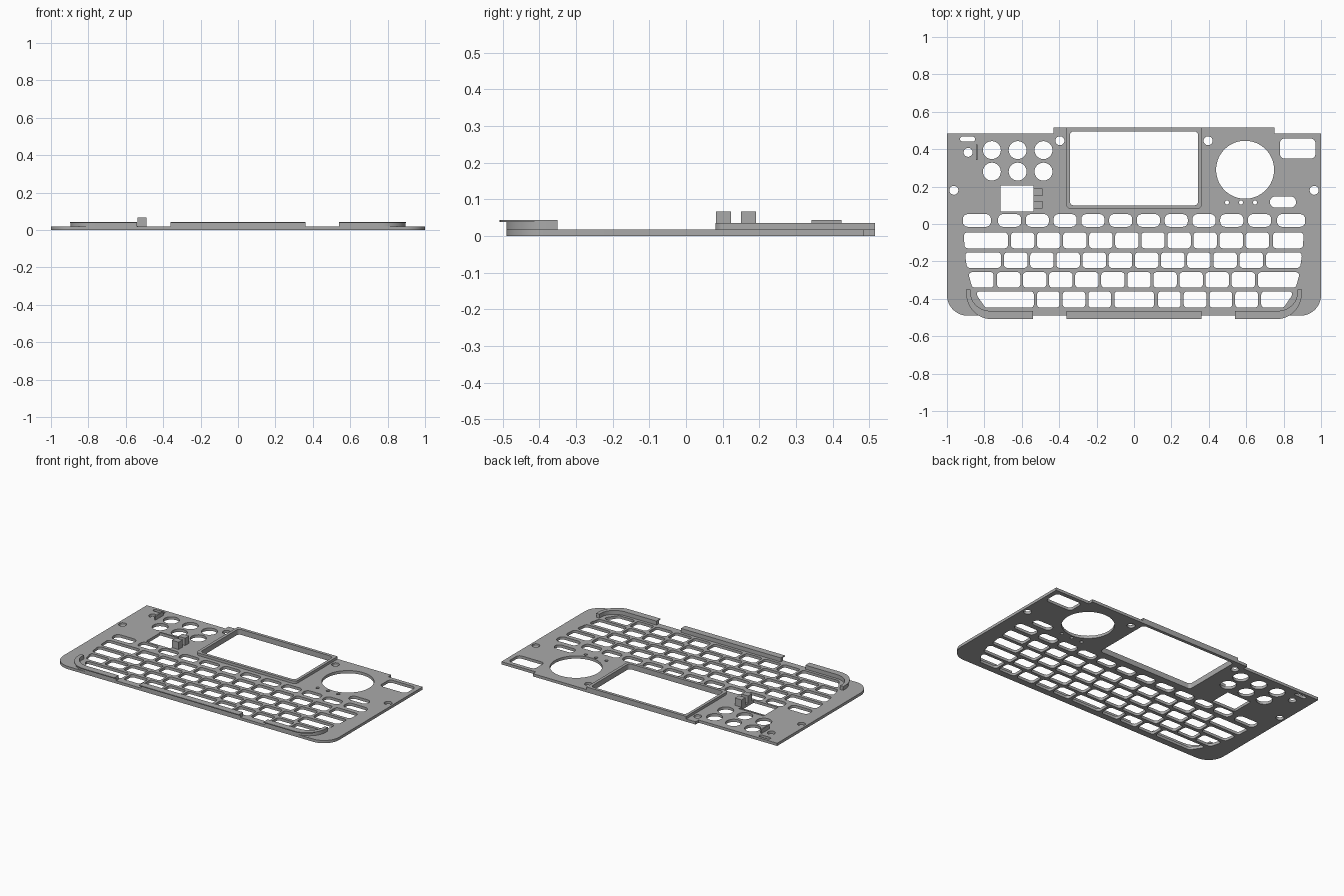
import bpy, bmesh
from math import sin, cos, pi, radians
from mathutils import Vector

if "Cube" in bpy.data.objects:
    bpy.data.objects.remove(bpy.data.objects["Cube"], do_unlink=True)

grey = bpy.data.materials.new("plain_grey")
grey.use_nodes = True
colour = (0.4, 0.4, 0.4, 1)
grey.diffuse_color = colour
grey.node_tree.nodes["Principled BSDF"].inputs["Base Color"].default_value = colour


def rounded(corners, radii, steps=6):
    """Polygon with each corner replaced by a curve."""
    if not isinstance(radii, (list, tuple)):
        radii = [radii] * len(corners)
    pts, n = [], len(corners)
    for i, r in enumerate(radii):
        p = Vector(corners[i])
        if r == 0:
            pts.append(p)
            continue
        u = (Vector(corners[i - 1]) - p).normalized()
        v = (Vector(corners[(i + 1) % n]) - p).normalized()
        d = r / max(0.2, (u.cross(v) ** 2) ** 0.5) * (1 + u.dot(v))
        a, b = p + u * d, p + v * d
        for k in range(steps + 1):
            t = k / steps * pi / 2
            pts.append(p + (a - p) * (1 - sin(t)) + (b - p) * (1 - cos(t)))
    return pts


def box(x0, x1, y0, y1, r=0.0):
    return rounded([(x0, y0), (x1, y0), (x1, y1), (x0, y1)], r)


def circle(x, y, r, n=32):
    return [(x + r * cos(2 * pi * i / n), y + r * sin(2 * pi * i / n)) for i in range(n)]


def slab(name, loops, z0, z1):
    """Extrude closed outlines; inner outlines become holes."""
    curve = bpy.data.curves.new(name, "CURVE")
    curve.dimensions = "2D"
    curve.fill_mode = "BOTH"
    curve.extrude = (z1 - z0) / 2
    for loop in loops:
        spline = curve.splines.new("POLY")
        spline.points.add(len(loop) - 1)
        for point, p in zip(spline.points, loop):
            point.co = (p[0], p[1], 0, 1)
        spline.use_cyclic_u = True
    temp = bpy.data.objects.new(name + "_outline", curve)
    bpy.context.collection.objects.link(temp)
    graph = bpy.context.evaluated_depsgraph_get()
    mesh = bpy.data.meshes.new_from_object(temp.evaluated_get(graph))
    bpy.data.objects.remove(temp, do_unlink=True)
    bm = bmesh.new()
    bm.from_mesh(mesh)
    bmesh.ops.translate(bm, verts=bm.verts, vec=(0, 0, (z0 + z1) / 2))
    bmesh.ops.remove_doubles(bm, verts=bm.verts, dist=0.0001)
    bmesh.ops.recalc_face_normals(bm, faces=bm.faces)
    bm.to_mesh(mesh)
    bm.free()
    mesh.materials.clear()
    mesh.materials.append(grey)
    obj = bpy.data.objects.new(name, mesh)
    bpy.context.collection.objects.link(obj)
    bpy.ops.object.select_all(action="DESELECT")
    obj.select_set(True)
    bpy.context.view_layer.objects.active = obj
    bpy.ops.object.shade_smooth_by_angle(angle=radians(30))
    return obj


PLATE = 0.018

# Face plate outline with the raised back edge
outline = rounded(
    [(-1, -0.49), (1, -0.49), (1, 0.484), (0.75, 0.484), (0.75, 0.515),
     (-0.43, 0.515), (-0.43, 0.484), (-1, 0.484)],
    [0.11, 0.11, 0, 0, 0, 0, 0, 0], 10)
screen = box(-0.343, 0.343, 0.1, 0.495, 0.02)
holes = [screen]

# Round buttons, pad, screw holes and indicator holes
holes += [circle(x, y, 0.048) for x in (-0.76, -0.622, -0.484) for y in (0.395, 0.28)]
holes.append(circle(0.594, 0.29, 0.155, 64))
holes += [circle(s * x, y, 0.024, 20) for s in (-1, 1) for x, y in ((0.396, 0.445), (0.963, 0.18))]
holes.append(circle(-0.887, 0.383, 0.024, 20))
holes += [circle(x, 0.115, 0.011, 14) for x in (0.497, 0.572, 0.647)]

# Slots and windows
holes.append(box(0.78, 0.97, 0.35, 0.457, 0.025))
holes.append(box(0.727, 0.866, 0.088, 0.147, 0.028))
holes.append(box(-0.93, -0.85, 0.441, 0.467, 0.012))
holes.append(box(-0.713, -0.537, 0.067, 0.213))

# Key rows: top, bottom, left slant, right slant, gap, radius, groups of keys
rows = [
    (0.053, -0.015, 0, 0, 0.025, 0.026, [(-0.915, -0.765, 1), (-0.727, 0.733, 10), (0.765, 0.915, 1)]),
    (-0.045, -0.13, 0.004, 0.004, 0.014, 0.018, [(-0.91, -0.674, 1), (-0.658, 0.722, 10), (0.743, 0.907, 1)]),
    (-0.152, -0.235, 0.012, 0.012, 0.014, 0.018, [(-0.905, -0.711, 1), (-0.695, 0.69, 10), (0.706, 0.9, 1)]),
    (-0.257, -0.34, 0.023, 0.023, 0.014, 0.018, [(-0.888, -0.75, 1), (-0.733, 0.647, 10), (0.663, 0.888, 1)]),
    (-0.36, -0.447, 0.06, 0.06, 0.016, 0.018,
     [(-0.855, -0.535, 1), (-0.519, -0.123, 3), (-0.105, 0.107, 1), (0.128, 0.663, 4), (0.68, 0.86, 1)]),
]
for top, bottom, left, right, gap, r, groups in rows:
    for g, (x0, x1, n) in enumerate(groups):
        pitch = (x1 - x0 + gap) / n
        for i in range(n):
            a = x0 + i * pitch
            b = a + pitch - gap
            la = left if g == 0 else 0
            rb = right if g == len(groups) - 1 else 0
            holes.append(rounded([(a + la, bottom), (b - rb, bottom), (b, top), (a, top)], r, 4))

slab("face_plate", [outline] + holes, 0, PLATE)

# Raised frame around the screen
slab("screen_frame", [box(-0.362, 0.362, 0.08, 0.515, [0.025, 0.025, 0, 0]), screen], PLATE, 0.035)


# Curved front rims with an overhanging lip
def rim(side, outer, inner):
    def arc(rx, ry):
        return [(side * (0.765 + rx * cos(t)), -0.37 + ry * sin(t))
                for t in (-pi / 2 * i / 16 for i in range(17))]
    o, i = arc(*outer), arc(*inner)
    end = side * 0.54
    return ([(o[0][0], -0.35)] + o + [(end, o[-1][1]), (end, i[-1][1])]
            + i[::-1] + [(i[0][0], -0.35)])


WALL, LIP, INNER = (0.13, 0.12), (0.132, 0.138), (0.108, 0.095)
for side, name in ((1, "left"), (-1, "right")):
    slab(name + "_rim_wall", [rim(side, WALL, INNER)], PLATE, 0.038)
    slab(name + "_rim_lip", [rim(side, LIP, INNER)], 0.038, 0.044)
slab("front_rim_wall", [box(-0.362, 0.362, -0.49, -0.465)], PLATE, 0.038)
slab("front_rim_lip", [box(-0.362, 0.362, -0.508, -0.465)], 0.038, 0.044)

# Clip posts beside the window, and the thin guide rib
for label, y in (("front", 0.082), ("back", 0.15)):
    slab(label + "_clip_post", [box(-0.537, -0.488, y, y + 0.041)], PLATE, 0.066)
slab("guide_rib", [box(-0.846, -0.837, 0.342, 0.424)], PLATE, 0.044)
slab("window_ledge", [box(-0.713, -0.537, 0.207, 0.217)], 0.004, PLATE + 0.004)
